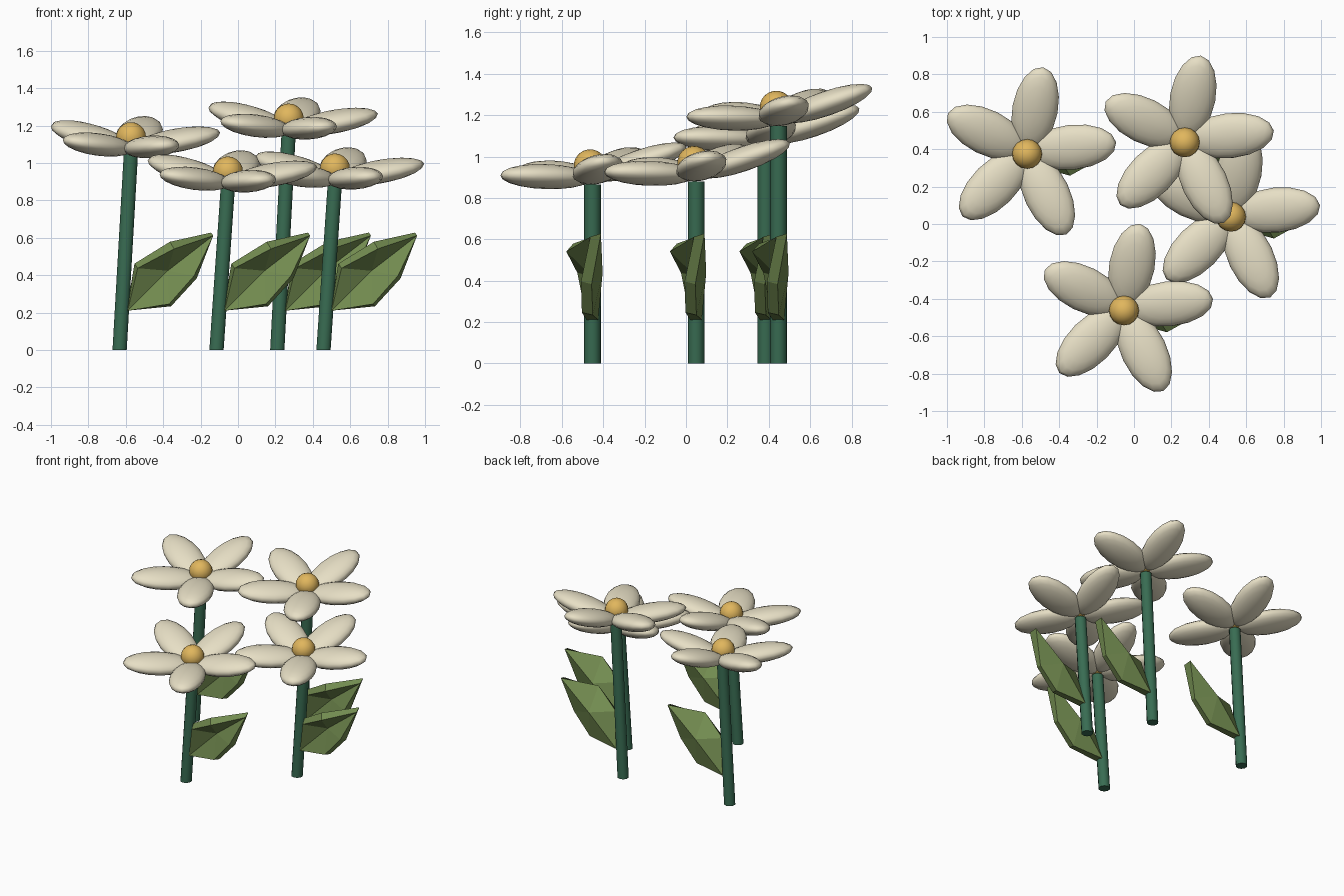
import bpy, bmesh, math
from mathutils import Matrix, Vector

if "Cube" in bpy.data.objects:
    bpy.data.objects.remove(bpy.data.objects["Cube"])


def material(name, rgb):
    m = bpy.data.materials.new(name)
    m.diffuse_color = (*rgb, 1)
    m.use_nodes = True
    m.node_tree.nodes["Principled BSDF"].inputs["Base Color"].default_value = m.diffuse_color
    return m


PETAL = material("cream", (0.80, 0.74, 0.56))
HEART = material("golden", (0.75, 0.47, 0.11))
STEM = material("dark_green", (0.04, 0.15, 0.085))
LEAF = material("leaf_green", (0.17, 0.26, 0.08))


def add_object(name, bm, mat, smooth=False):
    bmesh.ops.recalc_face_normals(bm, faces=bm.faces)
    mesh = bpy.data.meshes.new(name)
    for f in bm.faces:
        f.smooth = smooth and len(f.verts) <= 4
    bm.to_mesh(mesh)
    bm.free()
    mesh.materials.append(mat)
    ob = bpy.data.objects.new(name, mesh)
    bpy.context.collection.objects.link(ob)
    return ob


def stem(base, top, sides=10, radius=0.04):
    # leaning stem with level flat ends
    bm = bmesh.new()
    rings = []
    for c in (base, top):
        rings.append([bm.verts.new(c + Vector((radius * math.sin(i * math.tau / sides),
                                               radius * math.cos(i * math.tau / sides), 0)))
                      for i in range(sides)])
    for i in range(sides):
        j = (i + 1) % sides
        bm.faces.new((rings[0][i], rings[0][j], rings[1][j], rings[1][i]))
    bm.faces.new(rings[0])
    bm.faces.new(rings[1])
    ob = add_object("stem", bm, STEM, True)
    for f in ob.data.polygons:
        f.use_smooth = len(f.vertices) == 4


def leaf(base):
    # faceted blade: outline fanned around a middle point that bulges backwards
    bm = bmesh.new()
    outline = [(0.04, 0, 0.21), (0.27, -0.025, 0.24), (0.405, -0.03, 0.39),
               (0.495, 0.015, 0.62), (0.28, -0.11, 0.56), (0.088, -0.05, 0.45)]
    mid = bm.verts.new(base + Vector((0.255, 0.022, 0.43)))
    ring = [bm.verts.new(base + Vector(p)) for p in outline]
    for i in range(6):
        bm.faces.new((mid, ring[i], ring[(i + 1) % 6]))
    mod = add_object("leaf", bm, LEAF).modifiers.new("thickness", "SOLIDIFY")
    mod.thickness = 0.055
    mod.offset = 0


def ball(name, mat, matrix):
    bm = bmesh.new()
    bmesh.ops.create_uvsphere(bm, u_segments=16, v_segments=10, radius=1, matrix=matrix)
    add_object(name, bm, mat, True)


def flower(x, y, z):
    base, head = Vector((x, y, 0)), Vector((x + 0.06, y, z))
    stem(base, head - Vector((0, 0, 0.02)))
    leaf(base)
    tilt = (Matrix.Translation(head) @ Matrix.Rotation(0.02, 4, 'Y')
            @ Matrix.Rotation(0.15, 4, 'X'))
    # flower heart
    ball("flower_heart", HEART, tilt @ Matrix.Translation((0, 0, 0.072))
         @ Matrix.Scale(0.08, 4))
    # five cupped petals
    for i in range(5):
        ball("petal", PETAL, tilt @ Matrix.Rotation(math.radians(8 + 72 * i), 4, 'Z')
             @ Matrix.Rotation(-0.18, 4, 'Y') @ Matrix.Translation((0.25, 0, 0.01))
             @ Matrix.Diagonal((0.24, 0.122, 0.06, 1)))


for spot in ((-0.633, 0.385, 1.067), (0.21, 0.447, 1.167),
             (0.457, 0.049, 0.9), (-0.115, -0.452, 0.884)):
    flower(*spot)
